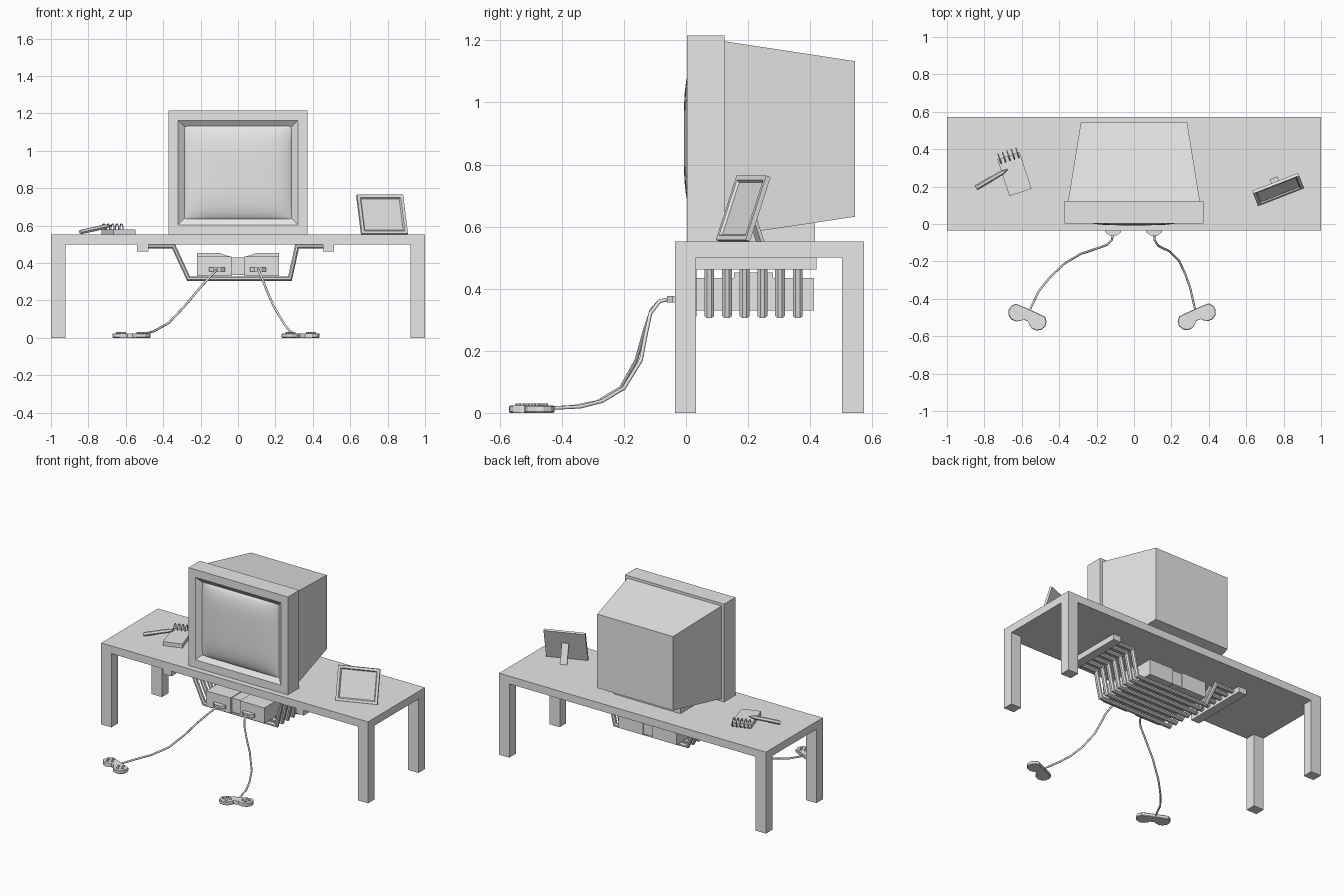
import bpy, bmesh, math
from mathutils import Vector, Matrix

if "Cube" in bpy.data.objects:
    bpy.data.objects.remove(bpy.data.objects["Cube"])

grey = bpy.data.materials.new("plain_grey")
grey.diffuse_color = (0.8, 0.8, 0.8, 1)
grey.use_nodes = True
grey.node_tree.nodes["Principled BSDF"].inputs["Base Color"].default_value = grey.diffuse_color


def make(name, verts, faces, m=None, smooth=None, fix=True):
    me = bpy.data.meshes.new(name)
    me.from_pydata([tuple(v) for v in verts], [], faces)
    if m is not None:
        me.transform(m)
    if fix:
        bm = bmesh.new()
        bm.from_mesh(me)
        bmesh.ops.recalc_face_normals(bm, faces=bm.faces)
        bm.to_mesh(me)
        bm.free()
    if smooth:
        me.polygons.foreach_set("use_smooth", [True] * len(me.polygons))
        me.set_sharp_from_angle(angle=math.radians(smooth))
    me.materials.append(grey)
    ob = bpy.data.objects.new(name, me)
    bpy.context.collection.objects.link(ob)
    return ob


def rings(name, loops, m=None, smooth=None):
    """Skin a list of equal point loops and cap both ends."""
    n = len(loops[0])
    verts = [p for l in loops for p in l]
    faces = [(k * n + i, k * n + (i + 1) % n, (k + 1) * n + (i + 1) % n, (k + 1) * n + i)
             for k in range(len(loops) - 1) for i in range(n)]
    faces += [tuple(range(n)), tuple(range(len(verts) - n, len(verts)))]
    return make(name, verts, faces, m, smooth)


def prism(name, outline, lo, hi, m=None, smooth=None):
    return rings(name, [[(x, y, z) for x, y in outline] for z in (lo, hi)], m, smooth)


def box(name, x0, x1, y0, y1, z0, z1, m=None):
    return prism(name, [(x0, y0), (x1, y0), (x1, y1), (x0, y1)], z0, z1, m)


def tube(name, pts, ref, a, b, sides=8, smooth=None, radii=None, closed=False):
    """Sweep a mitred elliptic section along a path."""
    pts = [Vector(p) for p in pts]
    loops = []
    for i, p in enumerate(pts):
        d0 = (p - pts[i - 1]).normalized() if i else (pts[1] - p).normalized()
        d1 = (pts[i + 1] - p).normalized() if i < len(pts) - 1 else d0
        t = (d0 + d1).normalized()
        s = (ref - t * ref.dot(t)).normalized()
        u = t.cross(s) / max(0.5, t.dot(d1))
        k = radii[i] if radii else 1
        ang = [2 * math.pi * (j + .5) / sides for j in range(sides)]
        loops.append([p + k * (s * a * math.cos(w) + u * b * math.sin(w)) for w in ang])
    return rings(name, loops, None, smooth)


def recess_front(ob, insets):
    """Inset the front (-y) face repeatedly: (width, push back)."""
    bm = bmesh.new()
    bm.from_mesh(ob.data)
    f = min(bm.faces, key=lambda q: q.calc_center_median().y)
    for w, d in insets:
        bmesh.ops.inset_region(bm, faces=[f], thickness=w, use_even_offset=True)
        for v in f.verts:
            v.co.y += d
    bm.to_mesh(ob.data)
    bm.free()


T = 0.552  # table surface height

# Table
box("table_top", -1, 1, -.036, .573, .5, T)
for s, side in ((-1, "left"), (1, "right")):
    a, b = sorted((s, s * .923))
    box("front_leg_" + side, a, b, -.036, .033, 0, .5)
    box("back_leg_" + side, a, b, .503, .573, 0, .5)

# Television: bezel with stepped recess, tapered cabinet, foot
bezel = box("television_bezel", -.372, .372, .003, .124, T, 1.215)
recess_front(bezel, [(.052, 0), (.034, .025)])


def rect(w, y, z0, z1):
    return [(-w, y, z0), (w, y, z0), (w, y, z1), (-w, y, z1)]


rings("television_cabinet", [rect(.352, .124, .569, 1.197), rect(.284, .545, .632, 1.133)])
box("television_foot", -.25, .25, .124, .416, T, .625)

# Bulging picture tube
N = 20
verts, faces = [], []
for j in range(N + 1):
    for i in range(N + 1):
        u, v = 2 * i / N - 1, 2 * j / N - 1
        u, v = math.sin(u * math.pi / 2), math.sin(v * math.pi / 2)
        bulge = .035 * ((1 - u ** 4) * (1 - v ** 4)) ** .7
        verts.append((u * .288, .028 - bulge, .884 + v * .251))
for j in range(N):
    for i in range(N):
        k = j * (N + 1) + i
        faces.append((k, k + 1, k + N + 2, k + N + 1))
make("television_screen", verts, faces, smooth=50, fix=False)

# Hanging slatted rack
box("rack_rail_left", -.54, -.478, -.03, .42, .462, .5)
box("rack_rail_right", .454, .513, -.03, .42, .462, .5)
for i in range(7):
    y = .018 + i * .057
    path = [(-.5, y, .49), (-.345, y, .49), (-.265, y, .317),
            (.278, y, .317), (.316, y, .49), (.48, y, .49)]
    tube(f"rack_slat_{i + 1}", path, Vector((0, 1, 0)), .0173, .013)

# Game console: two halves, recessed middle, raised lids
upright = Matrix.Rotation(math.pi / 2, 4, 'X')
box("console_middle", -.04, .04, -.015, .405, .335, .43)
for s, side in ((-1, "left"), (1, "right")):
    a, b = sorted((s * .035, s * .219))
    box("console_half_" + side, a, b, -.03, .412, .33, .435)
    prism("console_lid_" + side, [(s * x, z) for x, z in
          ((.219, .434), (.219, .453), (.1, .453), (.04, .434))], -.28, -.155, upright)
    # Controller plug
    c = -.112 if s < 0 else .107
    prism("plug_" + side, [(c - .043, -.028), (c - .043, -.043), (c - .02, -.061),
          (c + .02, -.061), (c + .043, -.043), (c + .043, -.028)], .355, .377)

# Cables
cables = {
    "left": [(-.112, -.05, .367), (-.118, -.085, .36), (-.145, -.112, .33), (-.21, -.135, .26),
             (-.285, -.16, .17), (-.37, -.21, .08), (-.45, -.285, .035), (-.51, -.36, .02),
             (-.555, -.455, .014)],
    "right": [(.107, -.05, .367), (.11, -.085, .36), (.128, -.115, .32), (.155, -.13, .25),
              (.19, -.145, .17), (.243, -.2, .08), (.275, -.27, .038), (.3, -.34, .02),
              (.326, -.455, .014)]}
for side, pts in cables.items():
    d = Vector(pts[-1]) - Vector(pts[0])
    tube("cable_" + side, pts, d.cross(Vector((0, 0, 1))), .006, .006, 8, 60)


# Controllers: two-lobed pad with four buttons on each lobe
def circle(cx, cy, r, n):
    return [(cx + r * math.cos(2 * math.pi * k / n), cy + r * math.sin(2 * math.pi * k / n))
            for k in range(n)]


half = [(.06 + .048 * math.cos(math.radians(w)), .048 * math.sin(math.radians(w)))
        for w in range(-140, 91, 33)]
outline = [(.015, -.02)] + half + [(.03, .042)]
outline += [(-x, y) for x, y in reversed(outline)]
for side, x, y, turn in (("left", -.57, -.498, -24), ("right", .336, -.496, 24)):
    m = Matrix.Translation((x, y, 0)) @ Matrix.Rotation(math.radians(turn), 4, 'Z')
    inset = [(px * .97, py * .93) for px, py in outline]
    rings("controller_" + side,
          [[(px, py, z) for px, py in o] for o, z in
           ((inset, 0), (outline, .004), (outline, .02), (inset, .024))], m)
    for lobe in (-.06, .06):
        for k in range(4):
            w = k * math.pi / 2
            prism("controller_button", circle(lobe + .021 * math.cos(w), .021 * math.sin(w),
                  .0085, 8), .023, .03, m)

# Notepad with wire rings
m = Matrix.Translation((-.639, .267, T)) @ Matrix.Rotation(math.radians(18), 4, 'Z')
box("notepad", -.0625, .0625, -.103, .103, 0, .027, m)
for i in range(5):
    x = -.05 + i * .025
    loops = []
    for k in range(12):
        w = 2 * math.pi * k / 12
        loops.append([(x + p, .103 + (.027 + q) * math.cos(w), .03 + (.027 + q) * math.sin(w))
                      for p, q in circle(0, 0, .0033, 6)])
    faces = [(k * 6 + j, k * 6 + (j + 1) % 6, (k + 1) % 12 * 6 + (j + 1) % 6, (k + 1) % 12 * 6 + j)
             for k in range(12) for j in range(6)]
    make("notepad_ring", [p for l in loops for p in l], faces, m, 50)

# Pencil leaning on the notepad
tube("pencil", [(-.843, .194, .565), (-.71, .272, .594), (-.673, .294, .602)],
     Vector((0, 0, 1)), .013, .013, 6, radii=[1, 1, .1])

# Picture frame with easel strut
turn = Matrix.Translation((.786, .144, T)) @ Matrix.Rotation(math.radians(21.3), 4, 'Z')
lean = turn @ Matrix.Translation((0, 0, .005)) @ Matrix.Rotation(math.radians(-19), 4, 'X')
frame = box("picture_frame", -.132, .132, 0, .016, 0, .22)
recess_front(frame, [(.016, 0), (.006, .008)])
frame.data.transform(lean)
rings("picture_frame_strut", [[(-.022, y, z), (.022, y, z), (.022, y + .012, z), (-.022, y + .012, z)]
                              for y, z in ((.096, 0), (.052, .125))], turn)
